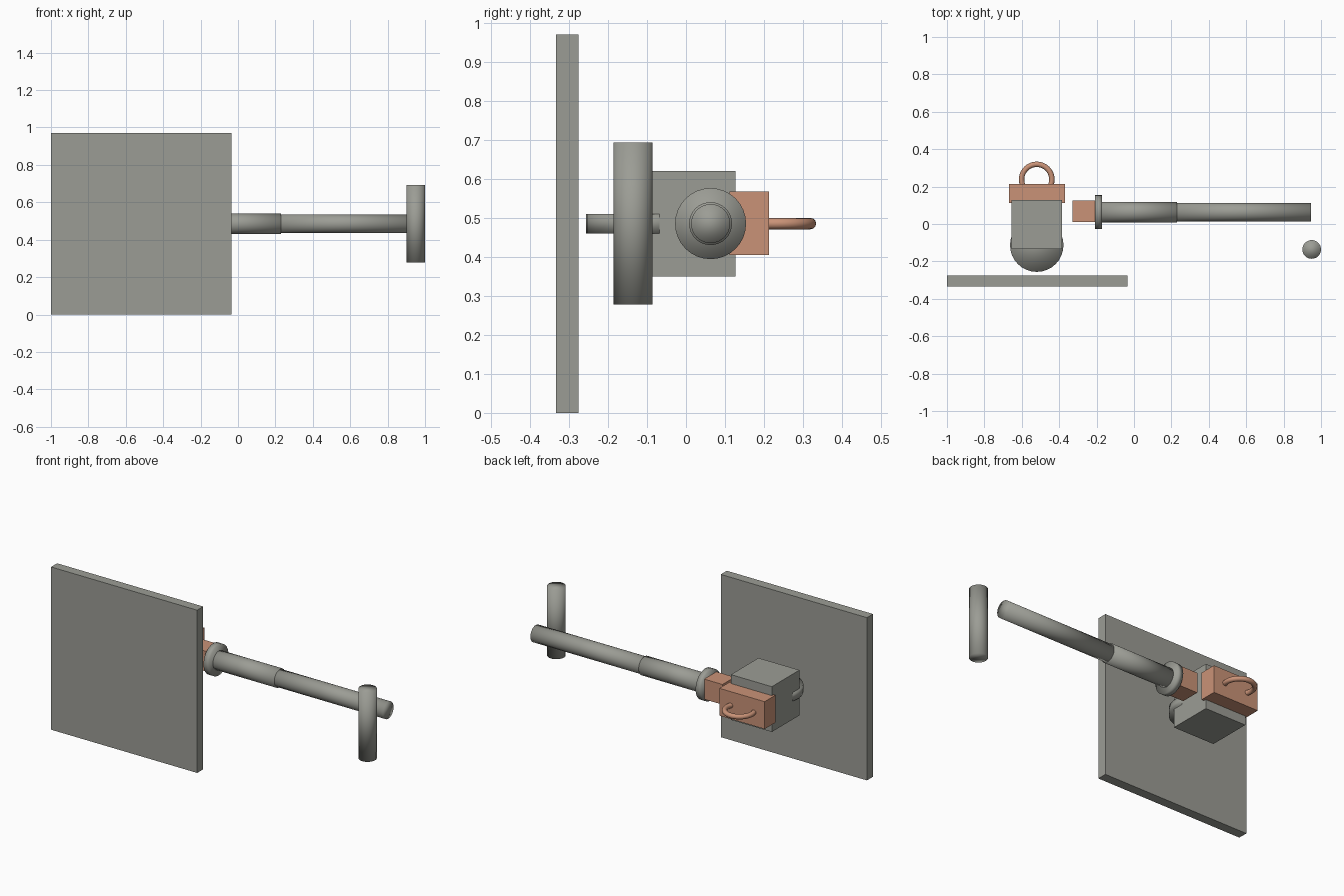
import bpy
import math

cube = bpy.data.objects.get("Cube")
if cube:
    bpy.data.objects.remove(cube, do_unlink=True)


def make_material(name, rgb):
    mat = bpy.data.materials.new(name)
    mat.use_nodes = True
    mat.diffuse_color = (*rgb, 1)
    bsdf = mat.node_tree.nodes["Principled BSDF"]
    bsdf.inputs["Base Color"].default_value = (*rgb, 1)
    bsdf.inputs["Roughness"].default_value = 0.6
    return mat


steel = make_material("warm grey", (0.33, 0.335, 0.30))
copper = make_material("copper brown", (0.59, 0.29, 0.185))


def finish(name, mat, smooth):
    obj = bpy.context.object
    obj.name = name
    obj.data.name = name
    obj.data.materials.append(mat)
    if smooth:
        bpy.ops.object.shade_smooth()
    return obj


def box(name, mat, x, y, z):
    """Box from its (low, high) limits on each axis."""
    limits = (x, y, z)
    bpy.ops.mesh.primitive_cube_add(size=1, location=[(a + b) / 2 for a, b in limits])
    bpy.context.object.scale = [b - a for a, b in limits]
    bpy.ops.object.transform_apply(location=False, rotation=False, scale=True)
    return finish(name, mat, False)


def cylinder(name, mat, radius, depth, centre, along_x=False):
    tilt = (0, math.pi / 2, 0) if along_x else (0, 0, 0)
    bpy.ops.mesh.primitive_cylinder_add(vertices=32, radius=radius, depth=depth,
                                        location=centre, rotation=tilt)
    return finish(name, mat, True)


def x_rod(name, radius, x_low, x_high):
    """Cylinder lying on the barrel axis."""
    return cylinder(name, steel, radius, x_high - x_low,
                    ((x_low + x_high) / 2, AXIS_Y, AXIS_Z), along_x=True)


AXIS_Y, AXIS_Z = 0.063, 0.485
BODY_X = -0.52

# Flat plate in front
box("front_plate", steel, (-1, -0.036), (-0.333, -0.276), (0, 0.97))

# Body block with a round disc let into its front
box("body_block", steel, (-0.655, -0.385), (-0.133, 0.127), (0.35, 0.62))
cylinder("front_disc", steel, 0.143, 0.05, (BODY_X, -0.113, AXIS_Z))

# Rear block with its ring handle
box("rear_block", copper, (-0.668, -0.369), (0.112, 0.213), (0.404, 0.567))
bpy.ops.mesh.primitive_torus_add(major_radius=0.081, minor_radius=0.0145,
                                 major_segments=48, minor_segments=12,
                                 location=(BODY_X, 0.238, AXIS_Z))
finish("ring_handle", copper, True)

# Stepped barrel with its collar and mounting block
box("barrel_mount", copper, (-0.328, -0.206), (0.01, 0.125), (0.425, 0.545))
x_rod("barrel_collar", 0.091, -0.208, -0.171)
x_rod("barrel_sleeve", 0.055, -0.2, 0.23)
x_rod("barrel_tube", 0.05, 0.2, 0.947)

# Upright grip beside the barrel end
cylinder("upright_grip", steel, 0.05, 0.415, (0.95, -0.136, AXIS_Z))
